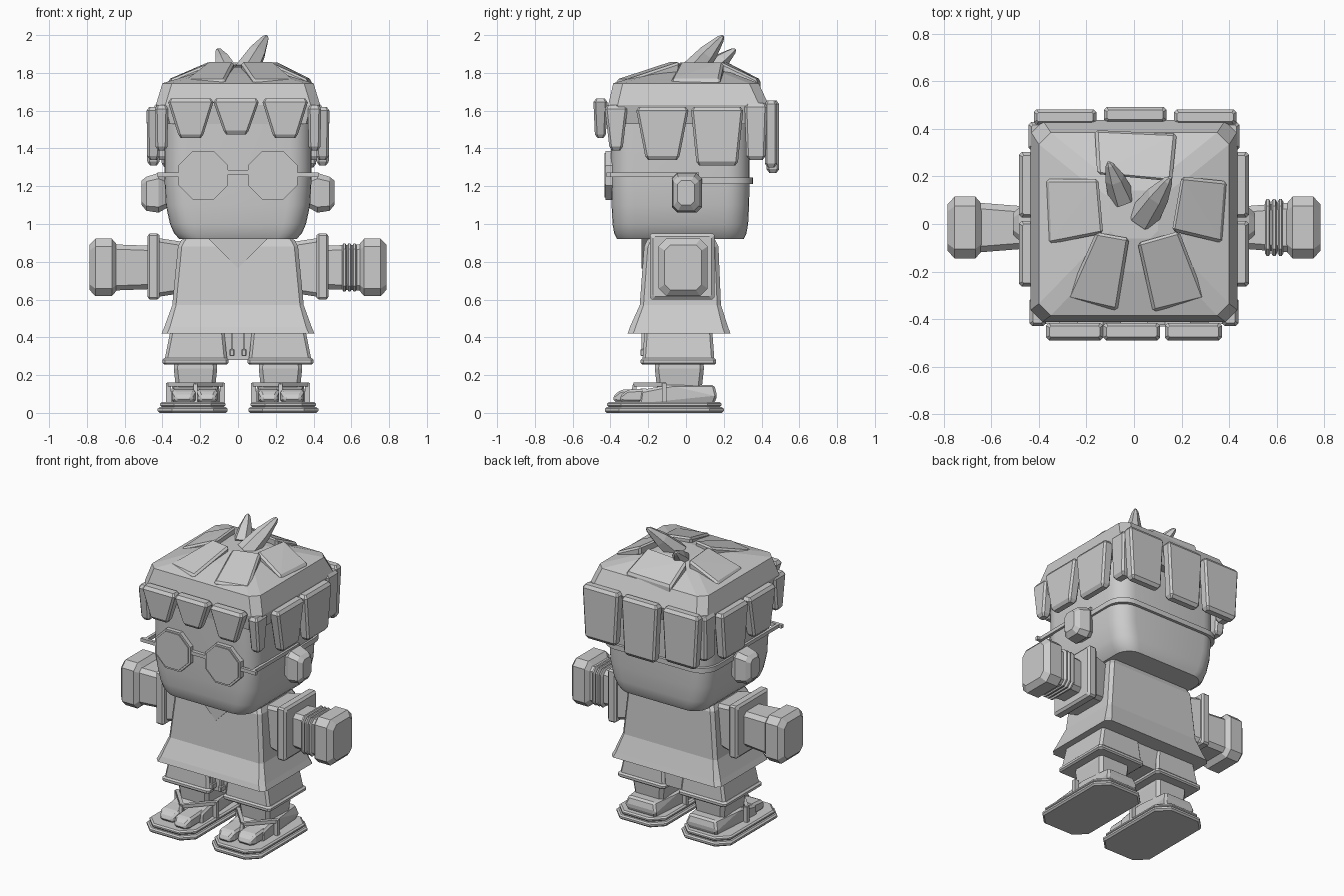
import bpy, bmesh, math
from mathutils import Vector

grey = bpy.data.materials.new("plain grey")
grey.diffuse_color = (0.6, 0.6, 0.6, 1)


def finish(name, bm, smooth=False, bevel=0):
    bmesh.ops.recalc_face_normals(bm, faces=bm.faces)
    me = bpy.data.meshes.new(name)
    bm.to_mesh(me)
    bm.free()
    ob = bpy.data.objects.new(name, me)
    bpy.context.collection.objects.link(ob)
    me.materials.append(grey)
    if bevel:
        m = ob.modifiers.new("Bevel", 'BEVEL')
        m.width, m.segments = bevel, 1
    if smooth:
        bpy.context.view_layer.objects.active = ob
        ob.select_set(True)
        bpy.ops.object.shade_smooth_by_angle(angle=math.radians(35))
        ob.select_set(False)
    return ob


def rounded_ring(cx, cy, hx, hy, r, seg):
    """Rectangle outline with cut (seg=1) or round corners."""
    pts = []
    for k, (sx, sy) in enumerate([(1, 1), (-1, 1), (-1, -1), (1, -1)]):
        for i in range(seg + 1):
            a = math.pi / 2 * (k + i / seg)
            pts.append((cx + sx * (hx - r) + r * math.cos(a),
                        cy + sy * (hy - r) + r * math.sin(a)))
    return pts


def loft(name, levels, axis='z', seg=1, smooth=False):
    """levels: (position, centre a, centre b, half a, half b, corner)."""
    bm = bmesh.new()
    rings = []
    for p, ca, cb, ha, hb, r in levels:
        ring = []
        for a, b in rounded_ring(ca, cb, ha, hb, r, seg):
            co = {'z': (a, b, p), 'x': (p, a, b), 'y': (a, p, b)}[axis]
            ring.append(bm.verts.new(co))
        rings.append(ring)
    n = len(rings[0])
    for lo, hi in zip(rings, rings[1:]):
        for i in range(n):
            j = (i + 1) % n
            bm.faces.new((lo[i], lo[j], hi[j], hi[i]))
    bm.faces.new(rings[0])
    bm.faces.new(rings[-1])
    return finish(name, bm, smooth)


def hull(name, pts, bevel=0):
    bm = bmesh.new()
    for p in pts:
        bm.verts.new(p)
    bmesh.ops.convex_hull(bm, input=bm.verts)
    bmesh.ops.dissolve_limit(bm, angle_limit=0.02, verts=bm.verts, edges=bm.edges)
    return finish(name, bm, bevel=bevel)


def box(name, x0, x1, y0, y1, z0, z1, bevel=0):
    return hull(name, [(x, y, z) for x in (x0, x1) for y in (y0, y1) for z in (z0, z1)], bevel)


def bar(name, a, b, w):
    """Square strap between two points."""
    a, b = Vector(a), Vector(b)
    q = (b - a).to_track_quat('Z', 'Y')
    return hull(name, [p + q @ Vector((i * w, j * w, 0))
                       for p in (a, b) for i in (-1, 1) for j in (-1, 1)])


def lock(name, cx, cy, hx, hy, zb, zt, tx=1.0, ty=1.0):
    """Hanging hair lock, narrower toward the bottom."""
    c, e = 0.02, 0.014
    loft(name, [(zb, cx, cy, hx * tx - e, hy * ty - e, 0.006),
                (zb + c, cx, cy, hx * tx, hy * ty, 0.012),
                (zt - c, cx, cy, hx, hy, 0.012),
                (zt, cx, cy, hx - e, hy - e, 0.006)])


# Head
loft("head", [(0.92, 0, -0.03, 0.31, 0.335, 0.10), (0.95, 0, -0.03, 0.338, 0.35, 0.11),
              (1.0, 0, -0.03, 0.36, 0.359, 0.12), (1.1, 0, -0.03, 0.382, 0.364, 0.12),
              (1.25, 0, -0.03, 0.39, 0.367, 0.12), (1.55, 0, -0.03, 0.39, 0.367, 0.12)],
     seg=6, smooth=True)

# Hair cap
loft("hair_cap", [(1.53, 0, 0.0, 0.41, 0.40, 0.05), (1.63, 0, 0.013, 0.435, 0.425, 0.05),
                  (1.745, 0, 0.0, 0.40, 0.385, 0.05), (1.80, 0, 0.02, 0.22, 0.22, 0.05),
                  (1.83, 0, 0.04, 0.10, 0.10, 0.03)])

# Hanging locks: fringe, back, sides and corners
for i, cx in enumerate((-0.25, -0.01, 0.25)):
    lock("fringe_lock", cx, -0.453, 0.12, 0.037, 1.475 if i == 1 else 1.455, 1.665, 0.56, 0.8)
for i, cx in enumerate((-0.29, 0.005, 0.30)):
    lock("back_lock", cx, 0.46 if i == 1 else 0.45, 0.132, 0.033, 1.27 if i == 1 else 1.30, 1.655, 0.86)
for s in (-1, 1):
    lock("side_lock_front", s * 0.448, -0.125, 0.036, 0.138, 1.34, 1.62, 0.9, 0.66)
    lock("side_lock_back", s * 0.448, 0.165, 0.036, 0.138, 1.31, 1.62, 0.9, 0.8)
    lock("corner_lock_front", s * 0.405, -0.37, 0.035, 0.06, 1.39, 1.63, 0.9, 0.6)
    lock("corner_lock_back", s * 0.405, 0.37, 0.04, 0.06, 1.34, 1.64, 0.9, 0.85)

# Flat locks on the crown: two inner points, two outer points
crown = [((-0.155, 0.21), (0.16, 0.18), (0.18, 0.38), (-0.165, 0.395)),
         ((-0.15, 0.19), (-0.13, -0.04), (-0.36, -0.085), (-0.37, 0.19)),
         ((0.20, 0.20), (0.16, -0.03), (0.37, -0.08), (0.39, 0.18)),
         ((-0.16, -0.035), (-0.02, -0.06), (-0.07, -0.365), (-0.285, -0.315)),
         ((0.015, -0.08), (0.19, -0.03), (0.30, -0.315), (0.08, -0.37))]
for quad in crown:
    zs = (1.86, 1.86, 1.765, 1.765)
    hull("crown_lock", [(x, y, z - d) for (x, y), z in zip(quad, zs) for d in (0, 0.06)], 0.012)


# Upright tufts
def tuft(base, tip, r):
    base, tip = Vector(base), Vector(tip)
    q = (tip - base).to_track_quat('Z', 'Y')
    pts = []
    for t, k in ((0, 1), (0.55, 0.72), (0.93, 0.3), (1, 0.12)):
        pts += [base.lerp(tip, t) + q @ Vector((r * k * math.cos(a), r * k * math.sin(a), 0))
                for a in (math.pi / 3 * i for i in range(6))]
    hull("tuft", pts)


tuft((0.04, 0.03, 1.80), (0.152, 0.195, 1.995), 0.068)
tuft((-0.05, 0.11, 1.80), (-0.107, 0.26, 1.925), 0.058)

# Ears
for s in (-1, 1):
    loft("ear", [(s * 0.36, 0.005, 1.165, 0.05, 0.07, 0.02), (s * 0.42, 0.005, 1.165, 0.08, 0.105, 0.03),
                 (s * 0.485, 0.0, 1.16, 0.068, 0.09, 0.025), (s * 0.51, 0.0, 1.165, 0.045, 0.065, 0.02)], 'x')

# Glasses: octagonal rims and lenses, bridge, arms
for s in (-1, 1):
    for nm, r, y0, y1 in (("lens_rim", 0.130, -0.425, -0.39), ("lens", 0.118, -0.432, -0.40)):
        k = r * (2 - math.sqrt(2))
        c = s * 0.184, 1.257
        o = [(r, r - k), (r - k, r), (k - r, r), (-r, r - k), (-r, k - r), (k - r, -r), (r - k, -r), (r, k - r)]
        hull(nm, [(c[0] + a, y, c[1] + b) for a, b in o for y in (y0, y1)])
    box("glasses_arm_front", *sorted((s * 0.31, s * 0.425)), -0.42, -0.40, 1.25, 1.273)
    box("glasses_arm", *sorted((s * 0.385, s * 0.405)), -0.42, 0.07, 1.25, 1.273)
box("glasses_bridge", -0.06, 0.06, -0.42, -0.39, 1.262, 1.285)

# Strap behind the head
loft("head_strap", [(1.212, 0, 0.13, 0.402, 0.225, 0.12), (1.245, 0, 0.13, 0.402, 0.225, 0.12)], seg=6, smooth=True)

# Shirt with flared hem and collar
loft("shirt", [(0.42, 0, -0.037, 0.405, 0.272, 0.03), (0.455, 0, -0.037, 0.39, 0.26, 0.03),
               (0.57, 0, -0.03, 0.348, 0.215, 0.02), (0.88, 0, -0.025, 0.318, 0.197, 0.02),
               (0.915, 0, -0.025, 0.30, 0.18, 0.02), (0.945, 0, -0.025, 0.22, 0.15, 0.02)])
hull("collar", [(x, y, z) for x, z in ((-0.16, 0.925), (0.16, 0.925), (0, 0.765)) for y in (-0.235, -0.20)])

# Arms
for s in (-1, 1):
    Y, Z = -0.015, 0.77
    loft("sleeve", [(s * 0.29, Y, Z, 0.12, 0.135, 0.02), (s * 0.42, Y, Z, 0.145, 0.155, 0.02)], 'x')
    loft("sleeve_cuff", [(s * 0.415, Y - 0.005, 0.775, 0.16, 0.165, 0.01), (s * 0.428, Y - 0.005, 0.775, 0.17, 0.175, 0.01),
                         (s * 0.468, Y - 0.005, 0.775, 0.17, 0.175, 0.01), (s * 0.48, Y - 0.005, 0.775, 0.155, 0.16, 0.01)], 'x')
    loft("forearm", [(s * 0.47, Y, Z, 0.09, 0.115, 0.025), (s * 0.66, Y, Z, 0.105, 0.122, 0.025)], 'x')
    loft("hand", [(s * 0.64, Y, Z, 0.098, 0.12, 0.03), (s * 0.668, Y, Z, 0.13, 0.152, 0.04),
                  (s * 0.755, Y, Z, 0.13, 0.152, 0.04), (s * 0.785, Y, Z, 0.098, 0.12, 0.03)], 'x')
for x in (0.563, 0.590, 0.617):
    loft("bracelet", [(x - 0.012, Y, Z, 0.108, 0.115, 0.03), (x - 0.005, Y, Z, 0.12, 0.128, 0.03),
                      (x + 0.005, Y, Z, 0.12, 0.128, 0.03), (x + 0.012, Y, Z, 0.108, 0.115, 0.03)], 'x')

# Shorts with drawstring
box("shorts_middle", -0.09, 0.09, -0.20, 0.13, 0.28, 0.45)
for s in (-1, 1):
    loft("shorts_leg", [(0.285, s * 0.223, -0.04, 0.165, 0.19, 0.015), (0.45, s * 0.215, -0.04, 0.14, 0.178, 0.015)])
    loft("shorts_hem", [(0.257, s * 0.225, -0.04, 0.165, 0.192, 0.015), (0.265, s * 0.225, -0.04, 0.176, 0.2, 0.015),
                        (0.28, s * 0.225, -0.04, 0.176, 0.2, 0.015), (0.29, s * 0.225, -0.04, 0.165, 0.19, 0.015)])
    x = s * 0.032
    box("drawstring", x - 0.006, x + 0.006, -0.235, -0.19, 0.33, 0.43)
    box("drawstring_end", x - 0.014, x + 0.014, -0.242, -0.19, 0.30, 0.338, 0.005)

# Legs, feet and sandals
for s in (-1, 1):
    X = s * 0.225
    loft("shin", [(0.10, X, -0.035, 0.10, 0.115, 0.02), (0.235, X, -0.035, 0.115, 0.13, 0.02),
                  (0.27, X, -0.035, 0.112, 0.127, 0.02)])
    for nm, z0, z1, g in (("sole_lower", 0.0, 0.03, 0.0), ("sole_upper", 0.03, 0.057, 0.012)):
        loft(nm, [(z0, s * 0.24, -0.115, 0.175 - g, 0.305 - g, 0.07), (z0 + 0.01, s * 0.24, -0.115, 0.185 - g, 0.315 - g, 0.075),
                  (z1 - 0.008, s * 0.24, -0.115, 0.185 - g, 0.315 - g, 0.075), (z1, s * 0.24, -0.115, 0.175 - g, 0.305 - g, 0.07)])
    # Foot body slopes down toward the toes
    hull("foot", [(X + i * w, y, z) for i in (-1, 1) for y, w, z in
                  ((0.15, 0.10, 0.05), (0.165, 0.115, 0.09), (0.15, 0.095, 0.148), (-0.10, 0.125, 0.148),
                   (-0.24, 0.13, 0.12), (-0.25, 0.13, 0.05))], 0.012)
    # Big toe on the inner side, smaller toes grouped outside
    for dx, w, y0 in ((-0.062, 0.055, -0.385), (0.062, 0.062, -0.35)):
        cx = X + s * dx
        hull("toe", [(cx + i * w * k, y, z) for i in (-1, 1) for y, k, z in
                     ((y0, 0.7, 0.06), (y0, 0.7, 0.09), (y0 + 0.04, 1, 0.122), (y0 + 0.04, 1, 0.055),
                      (-0.2, 1, 0.13), (-0.2, 1, 0.055))], 0.012)
    # Thong straps meeting between the toes
    top = (X, -0.27, 0.15)
    bar("strap_post", (X, -0.29, 0.05), top, 0.011)
    for d in (-1, 1):
        bar("strap_band", top, (X + d * 0.142, -0.115, 0.15), 0.011)
        bar("strap_side", (X + d * 0.142, -0.115, 0.158), (X + d * 0.142, -0.115, 0.05), 0.013)
